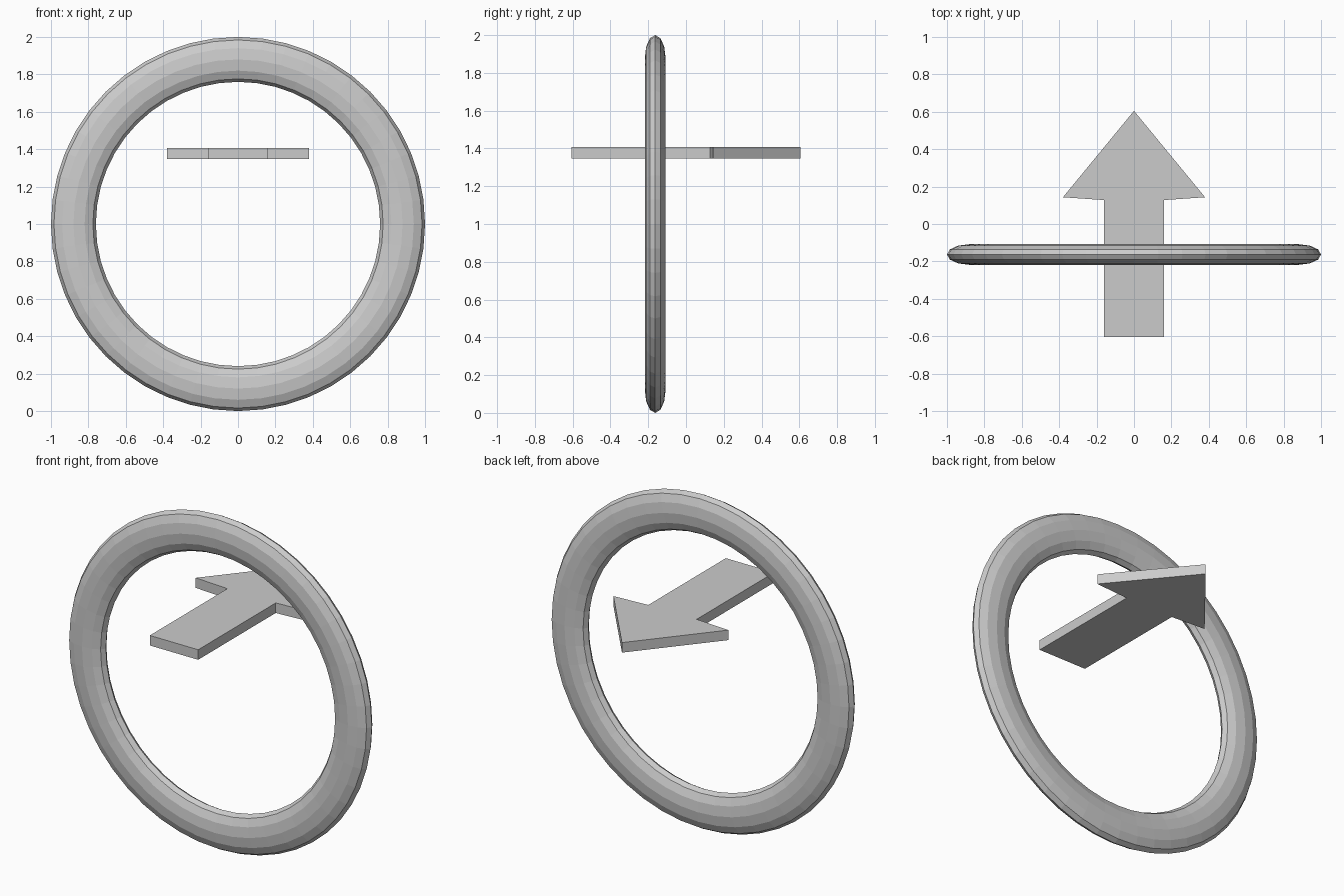
import bpy, bmesh
from math import radians

if "Cube" in bpy.data.objects:
    bpy.data.objects.remove(bpy.data.objects["Cube"])

# Upright ring: a torus flattened front to back
bpy.ops.mesh.primitive_torus_add(major_segments=48, minor_segments=12,
                                 major_radius=0.88, minor_radius=0.12,
                                 location=(0, -0.163, 1.0),
                                 rotation=(radians(90), 0, 0))
ring = bpy.context.object
ring.name = "ring"
ring.scale.z = 0.055 / 0.12
bpy.ops.object.transform_apply(location=False, rotation=True, scale=True)

# Flat arrow through the ring: half outline mirrored, then extruded
half = [(0.16, -0.605), (0.16, 0.128), (0.38, 0.143)]
outline = half + [(0, 0.605)] + [(-x, y) for x, y in reversed(half)]
Z_LOW, Z_HIGH = 1.347, 1.407

bm = bmesh.new()
face = bm.faces.new([bm.verts.new((x, y, Z_LOW)) for x, y in outline])
ext = bmesh.ops.extrude_face_region(bm, geom=[face], use_keep_orig=True)
top = [g for g in ext["geom"] if isinstance(g, bmesh.types.BMVert)]
bmesh.ops.translate(bm, verts=top, vec=(0, 0, Z_HIGH - Z_LOW))
bmesh.ops.recalc_face_normals(bm, faces=bm.faces)
mesh = bpy.data.meshes.new("arrow")
bm.to_mesh(mesh)
bm.free()
arrow = bpy.data.objects.new("arrow", mesh)
bpy.context.collection.objects.link(arrow)
